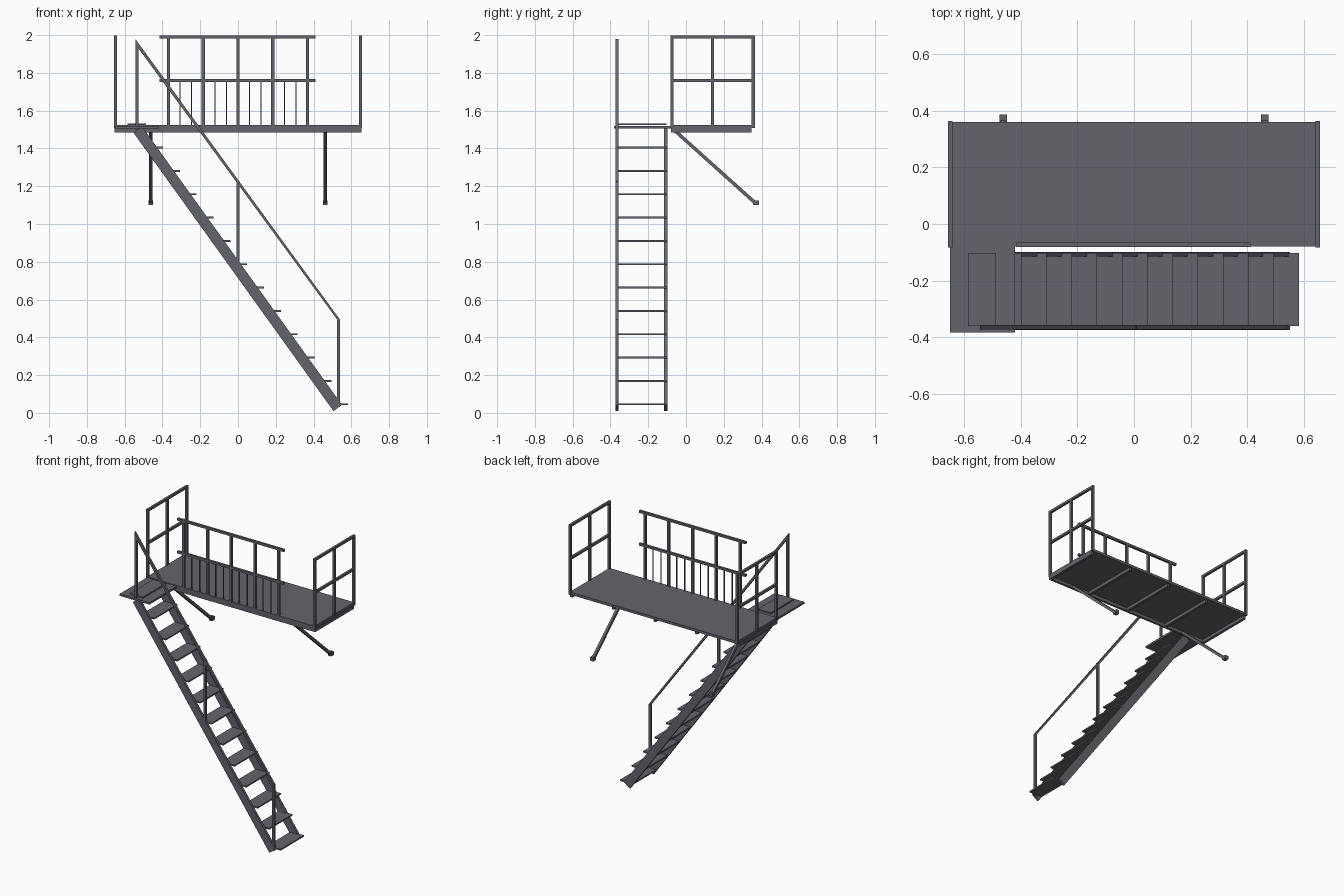
import bpy, bmesh
from mathutils import Vector, Matrix

old = bpy.data.objects.get("Cube")
if old:
    bpy.data.objects.remove(old, do_unlink=True)

steel = bpy.data.materials.new("dark grey steel")
steel.use_nodes = True
COLOR = (0.125, 0.13, 0.15, 1)
steel.diffuse_color = COLOR
steel.node_tree.nodes["Principled BSDF"].inputs["Base Color"].default_value = COLOR


def finish(name, bm):
    bmesh.ops.recalc_face_normals(bm, faces=bm.faces)
    mesh = bpy.data.meshes.new(name)
    bm.to_mesh(mesh)
    bm.free()
    mesh.materials.append(steel)
    obj = bpy.data.objects.new(name, mesh)
    bpy.context.collection.objects.link(obj)
    return obj


def box(name, x, y, z):
    """Axis-aligned box from three (low, high) ranges."""
    bm = bmesh.new()
    size = [r[1] - r[0] for r in (x, y, z)]
    mid = [(r[0] + r[1]) / 2 for r in (x, y, z)]
    bmesh.ops.create_cube(bm, size=1, matrix=Matrix.Translation(mid) @ Matrix.Diagonal((*size, 1)))
    return finish(name, bm)


def bar(name, a, b, w):
    """Square bar between two points."""
    a, b = Vector(a), Vector(b)
    d = b - a
    rot = d.to_track_quat('Z', 'Y').to_matrix().to_4x4()
    bm = bmesh.new()
    bmesh.ops.create_cube(bm, size=1, matrix=Matrix.Translation((a + b) / 2) @ rot
                          @ Matrix.Diagonal((w, w, d.length, 1)))
    return finish(name, bm)


def prism(name, profile, y, thick):
    """Side profile in x and z, extruded across y."""
    bm = bmesh.new()
    face = bm.faces.new([bm.verts.new((px, y - thick / 2, pz)) for px, pz in profile])
    ext = bmesh.ops.extrude_face_region(bm, geom=[face])
    verts = [g for g in ext["geom"] if isinstance(g, bmesh.types.BMVert)]
    bmesh.ops.translate(bm, verts=verts, vec=(0, thick, 0))
    return finish(name, bm)


TUBE = 0.016
DECK = 1.525      # deck walking height
MID, TOP = 1.76, 1.99

# Deck plate with frame underneath
box("deck_plate", (-0.65, 0.65), (-0.08, 0.36), (1.507, DECK))
box("deck_front_beam", (-0.655, 0.655), (-0.08, -0.064), (1.485, 1.51))
for i in range(5):
    x = -0.646 + i * 0.323
    box(f"deck_cross_beam_{i}", (x - 0.009, x + 0.009), (-0.08, 0.348), (1.485, 1.508))

# End guard frames, one at each end of the deck
for side, s in (("left", 1), ("right", -1)):
    x = s * 0.648
    for i, y in enumerate((-0.075, 0.14, 0.356)):
        foot = DECK - 0.005 if i == 1 else 1.507
        bar(f"{side}_guard_post_{i}", (x, y, foot), (x, y, TOP), TUBE)
    for name, z in (("mid", MID), ("top", TOP)):
        bar(f"{side}_guard_{name}_rail", (x, -0.083, z), (x, 0.364, z), TUBE)
    # Diagonal support brace with wall pad
    bx = s * 0.462
    bar(f"{side}_brace", (bx, -0.06, 1.495), (bx, 0.365, 1.113), 0.018)
    box(f"{side}_brace_pad", (bx - 0.013, bx + 0.013), (0.355, 0.386), (1.1, 1.125))

# Front railing with posts and thin balusters
FRONT = -0.073
for name, z in (("mid", MID), ("top", TOP)):
    bar(f"front_{name}_rail", (-0.415, FRONT, z), (0.411, FRONT, z), TUBE)
bay = 0.184
for i in range(5):
    x = (i - 2) * bay
    bar(f"front_post_{i}", (x, FRONT, DECK - 0.01), (x, FRONT, TOP), TUBE)
    if i < 4:
        for k in (1, 2):
            bx = x + bay * k / 3
            bar(f"baluster_{i}_{k}", (bx, FRONT, DECK - 0.01), (bx, FRONT, MID), 0.006)

# Stair landing
box("landing_plate", (-0.65, -0.42), (-0.382, -0.08), (1.506, 1.52))

# Stair stringers, cut square to the slope
low, high = Vector((0.528, 0.026)), Vector((-0.531, 1.5))
across = (high - low).normalized().orthogonal() * 0.028
OUTER, INNER = -0.365, -0.107
for name, y in (("outer", OUTER), ("inner", INNER)):
    prism(f"{name}_stringer", [low - across, low + across, high + across, high - across], y, 0.017)

# Treads climbing at an even rise, the last on the landing
for i in range(13):
    x, z = 0.533 - i * 0.0891, 0.046 + i * 0.1235
    box(f"tread_{i}", (x - 0.05, x + 0.05), (-0.36, -0.103), (z - 0.005, z + 0.005))

# Handrail on the outer side, cut plumb at its end posts
h = 0.008
prism("stair_handrail", [(0.531 + h, 0.475), (0.531 + h, 0.495), (-0.535 - h, 1.979), (-0.535 - h, 1.951)],
      OUTER, TUBE)
for i, (x, z0, z1) in enumerate(((-0.535, 1.5, 1.95), (0, 0.76, 1.228), (0.531, 0.03, 0.49))):
    bar(f"stair_rail_post_{i}", (x, OUTER, z0), (x, OUTER, z1), TUBE)
